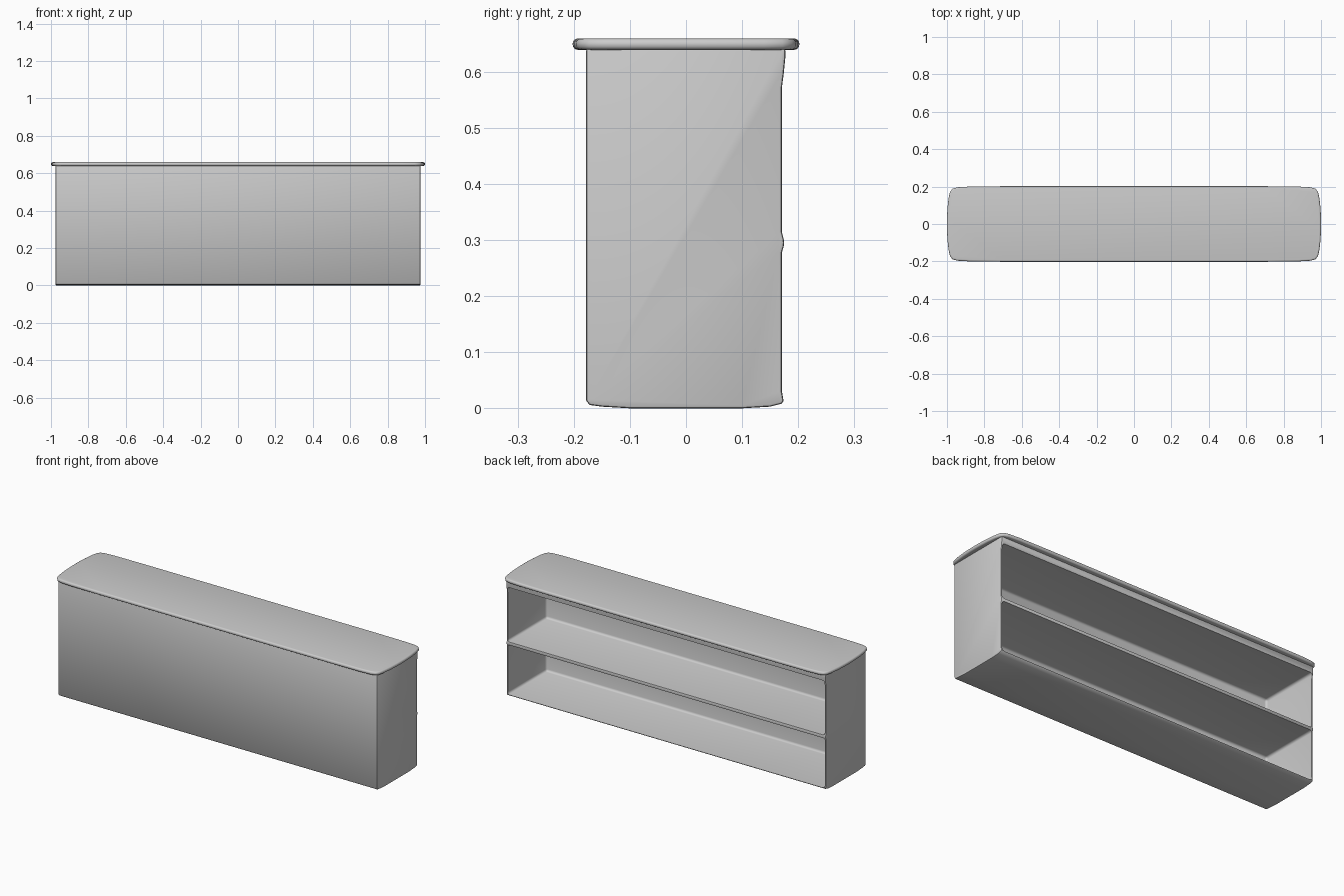
import bpy, bmesh
from mathutils import Vector

if "Cube" in bpy.data.objects:
    bpy.data.objects.remove(bpy.data.objects["Cube"])


def extrude(name, points, shift):
    """Solid made by sweeping a closed flat outline along a vector."""
    bm = bmesh.new()
    face = bm.faces.new([bm.verts.new(p) for p in points])
    res = bmesh.ops.extrude_face_region(bm, geom=[face], use_keep_orig=True)
    moved = [v for v in res["geom"] if isinstance(v, bmesh.types.BMVert)]
    bmesh.ops.translate(bm, verts=moved, vec=Vector(shift))
    bmesh.ops.recalc_face_normals(bm, faces=bm.faces[:])
    me = bpy.data.meshes.new(name)
    bm.to_mesh(me)
    bm.free()
    ob = bpy.data.objects.new(name, me)
    bpy.context.collection.objects.link(ob)
    return ob


def activate(ob):
    bpy.ops.object.select_all(action='DESELECT')
    bpy.context.view_layer.objects.active = ob
    ob.select_set(True)


def bevel(ob, width, segments):
    m = ob.modifiers.new("round", 'BEVEL')
    m.width, m.segments = width, segments
    m.limit_method, m.angle_limit = 'ANGLE', 1.0
    activate(ob)
    bpy.ops.object.modifier_apply(modifier=m.name)


def compartment(z0, z1):
    """Rounded cutter that opens through the back."""
    x, y0, y1 = 0.968, -0.166, 0.3
    cut = extrude("compartment_cutter",
                  [(-x, y0, z0), (x, y0, z0), (x, y1, z0), (-x, y1, z0)],
                  (0, 0, z1 - z0))
    cut.hide_render = True
    bevel(cut, 0.012, 3)
    return cut


# Cabinet body: side profile with bottom lip, shelf nose and header swell
profile = [(-.178, .642), (-.178, .014), (-.172, .006), (-.15, .003), (-.1, 0),
           (.1, 0), (.15, .003), (.17, .008), (.174, .013), (.171, .03),
           (.171, .278), (.174, .288), (.175, .295), (.174, .302), (.171, .314),
           (.171, .572), (.174, .595), (.177, .625), (.177, .642)]
body = extrude("cabinet_body", [(-.975, y, z) for y, z in profile], (1.95, 0, 0))
bevel(body, 0.005, 2)

# Hollow out the two open compartments, leaving the shelf between them
for z0, z1 in ((.012, .287), (.304, .605)):
    cutter = compartment(z0, z1)
    m = body.modifiers.new("hollow", 'BOOLEAN')
    m.operation, m.solver, m.object = 'DIFFERENCE', 'EXACT', cutter
    activate(body)
    bpy.ops.object.modifier_apply(modifier=m.name)
    bpy.data.objects.remove(cutter)

# Counter top: softly bowed outline with a fully rounded rim
quarter = [(1, .03), (.997, .09), (.991, .14), (.984, .172), (.97, .189),
           (.945, .196), (.88, .2), (.7, .202)]
right = quarter + [(x, -y) for x, y in reversed(quarter)]
outline = quarter + [(-x, y) for x, y in reversed(quarter)]
outline += [(-x, -y) for x, y in outline]
top = extrude("counter_top", [(x, y, .639) for x, y in outline], (0, 0, .02))
bevel(top, 0.009, 4)

for ob in (body, top):
    activate(ob)
    bpy.ops.object.shade_smooth_by_angle(angle=0.7)
